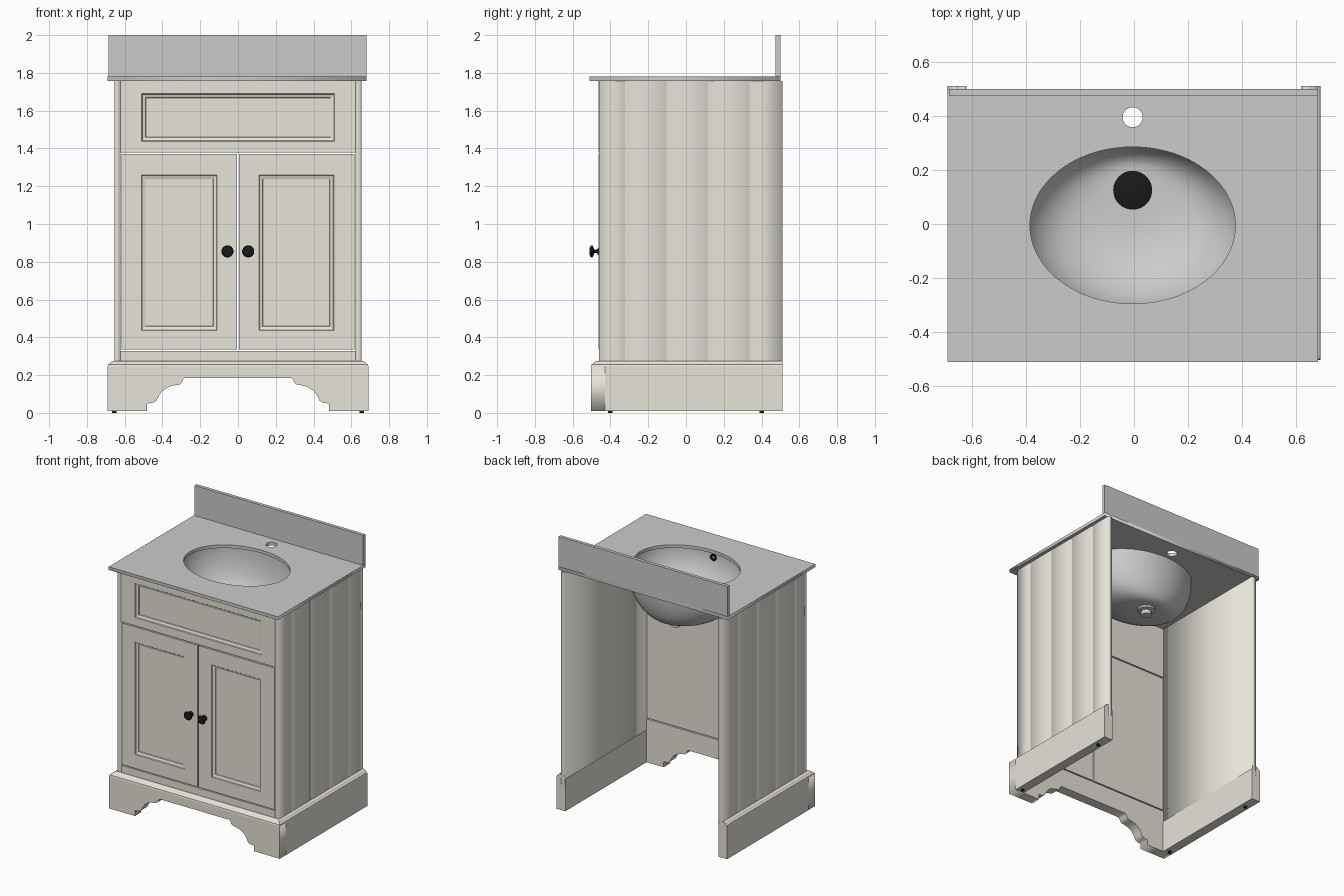
import bpy, bmesh
from math import sin, cos, pi, radians

if "Cube" in bpy.data.objects:
    bpy.data.objects.remove(bpy.data.objects["Cube"])


def material(name, rgb):
    m = bpy.data.materials.new(name)
    m.diffuse_color = (*rgb, 1)
    m.use_nodes = True
    m.node_tree.nodes["Principled BSDF"].inputs["Base Color"].default_value = m.diffuse_color
    return m


PAINT = material("painted_wood", (0.80, 0.77, 0.70))
BLACK = material("black_metal", (0.01, 0.01, 0.01))


def finish(ob, mat=None, smooth=False):
    if mat:
        ob.data.materials.append(mat)
    if smooth:
        bpy.ops.object.select_all(action='DESELECT')
        ob.select_set(True)
        bpy.context.view_layer.objects.active = ob
        bpy.ops.object.shade_smooth_by_angle(angle=radians(35))
    return ob


def loft(name, rings, mat=None, smooth=False):
    """Skin a list of closed rings and cap both ends."""
    bm = bmesh.new()
    vs = [[bm.verts.new(p) for p in r] for r in rings]
    n = len(vs[0])
    for a, b in zip(vs, vs[1:]):
        for i in range(n):
            j = (i + 1) % n
            bm.faces.new((a[i], a[j], b[j], b[i]))
    bm.faces.new(vs[0][::-1])
    bm.faces.new(vs[-1])
    bmesh.ops.recalc_face_normals(bm, faces=bm.faces)
    me = bpy.data.meshes.new(name)
    bm.to_mesh(me)
    bm.free()
    ob = bpy.data.objects.new(name, me)
    bpy.context.collection.objects.link(ob)
    return finish(ob, mat, smooth)


def rect_xz(x0, x1, z0, z1, y, d=0):
    return [(x0 + d, y, z0 + d), (x1 - d, y, z0 + d), (x1 - d, y, z1 - d), (x0 + d, y, z1 - d)]


def box(name, x0, x1, y0, y1, z0, z1, mat=None):
    return loft(name, [rect_xz(x0, x1, z0, z1, y0), rect_xz(x0, x1, z0, z1, y1)], mat)


def ellipse(cx, cy, rx, ry, n=64):
    return [(cx + rx * cos(2 * pi * i / n), cy + ry * sin(2 * pi * i / n)) for i in range(n)]


def ring(cx, cy, z, rx, ry, n=64):
    return [(x, y, z) for x, y in ellipse(cx, cy, rx, ry, n)]


def plate(name, loops, z0, z1, mat=None):
    """Flat slab from 2D loops; inner loops become holes."""
    cu = bpy.data.curves.new(name, 'CURVE')
    cu.dimensions, cu.fill_mode, cu.extrude = '2D', 'BOTH', (z1 - z0) / 2
    for pts in loops:
        sp = cu.splines.new('POLY')
        sp.points.add(len(pts) - 1)
        for p, (x, y) in zip(sp.points, pts):
            p.co = (x, y, 0, 1)
        sp.use_cyclic_u = True
    tmp = bpy.data.objects.new(name + "_tmp", cu)
    bpy.context.collection.objects.link(tmp)
    bpy.context.view_layer.update()
    me = bpy.data.meshes.new_from_object(tmp.evaluated_get(bpy.context.evaluated_depsgraph_get()))
    bpy.data.objects.remove(tmp)
    bm = bmesh.new()
    bm.from_mesh(me)
    bmesh.ops.remove_doubles(bm, verts=bm.verts, dist=1e-5)
    bmesh.ops.translate(bm, verts=bm.verts, vec=(0, 0, (z0 + z1) / 2))
    bmesh.ops.recalc_face_normals(bm, faces=bm.faces)
    bm.to_mesh(me)
    bm.free()
    ob = bpy.data.objects.new(name, me)
    bpy.context.collection.objects.link(ob)
    return finish(ob, mat)


def recessed(name, door, hole):
    """Front board with a moulded sunken panel."""
    f, b = -0.462, -0.43
    loft(name, [rect_xz(*door, b), rect_xz(*door, f), rect_xz(*hole, f),
                rect_xz(*hole, f + 0.006, 0.004), rect_xz(*hole, f + 0.012, 0.021),
                rect_xz(*hole, f + 0.018, 0.023)], PAINT)


# Countertop with basin opening and tap hole, backsplash
CX = -0.005
plate("countertop", [[(-0.69, -0.51), (0.68, -0.51), (0.68, 0.5), (-0.69, 0.5)],
                     ellipse(CX, -0.005, 0.38, 0.29, 96), ellipse(CX, 0.395, 0.037, 0.037, 32)],
      1.757, 1.78)
box("backsplash", -0.685, 0.68, 0.475, 0.5, 1.78, 2.0)

# Basin: rings drift towards the drain at the back
inner, outer = [], []
for i in range(19):
    a = i / 18 * pi / 2
    s = max(cos(a), 0) ** 0.8
    z = 1.757 - 0.305 * sin(a)
    cy, rx, ry = 0.125 * (1 - s), 0.07 + 0.34 * s, 0.07 + 0.25 * s
    inner.append(ring(CX, cy, z, rx, ry))
    outer.append(ring(CX, cy, z - 0.012 * sin(a), rx + 0.012, ry + 0.012))
loft("basin", outer[::-1] + inner, smooth=True)

# Drain cover, tailpiece and overflow ring
loft("drain_cover", [ring(CX, 0.125, z, r, r, 48) for z, r in
                     [(1.448, 0.072), (1.456, 0.072), (1.459, 0.066)]], BLACK, True)
loft("drain_tail", [ring(CX, 0.125, z, r, r, 32) for z, r in
                    [(1.445, 0.06), (1.425, 0.06), (1.42, 0.035), (1.39, 0.035)]], smooth=True)
bpy.ops.mesh.primitive_torus_add(major_radius=0.018, minor_radius=0.007, major_segments=24,
                                 minor_segments=10, location=(CX, -0.309, 1.722),
                                 rotation=(pi / 2, 0, 0))
bpy.context.object.name = "overflow_ring"
finish(bpy.context.object, BLACK, True)

# Side panels with plank grooves, side skirts and feet
for side, s in (("left", -1), ("right", 1)):
    pts = [(0.622, 0.51), (0.622, -0.46), (0.655, -0.46)]
    for g in (-0.32, -0.10, 0.12, 0.34):
        pts += [(0.655, g - 0.006), (0.649, g), (0.655, g + 0.006)]
    pts.append((0.655, 0.51))
    plate(side + "_side_panel", [[(s * x, y) for x, y in pts]], 0.2, 1.757, PAINT)
    x0, x1 = sorted((s * 0.62, s * 0.69))
    box(side + "_skirt", x0, x1, -0.43, 0.51, 0.01, 0.245, PAINT)
    for end, y in (("front", -0.4), ("back", 0.4)):
        loft(f"{side}_{end}_foot", [ring(s * 0.655, y, z, 0.012, 0.012, 16) for z in (0, 0.012)], BLACK)

# Front skirt with scalloped cut-out
half = [(0.69, 0.245), (0.69, 0.01), (0.482, 0.01), (0.482, 0.05), (0.45, 0.053), (0.432, 0.064),
        (0.42, 0.09), (0.40, 0.117), (0.37, 0.137), (0.335, 0.146), (0.31, 0.15),
        (0.297, 0.162), (0.292, 0.178), (0.28, 0.186)]
skirt = plate("front_skirt", [half + [(-x, z) for x, z in half[::-1]]], 0.43, 0.503, PAINT)
skirt.rotation_euler = (pi / 2, 0, 0)

# Moulding swept round the top of the skirt
profile = [(-0.03, 0.245), (0.035, 0.245), (0.033, 0.256), (0.024, 0.261), (0.018, 0.269),
           (0.006, 0.275), (-0.03, 0.275)]
loft("skirt_moulding", [[(sx * (0.655 + o), y if y > 0 else -0.468 - o, z) for o, z in profile]
                        for sx, y in ((-1, 0.51), (-1, -1), (1, -1), (1, 0.51))], PAINT)

# Front: bottom rail, false drawer, doors
box("bottom_rail", -0.622, 0.622, -0.46, -0.43, 0.24, 0.327, PAINT)
recessed("drawer_front", (-0.622, 0.622, 1.378, 1.757), (-0.51, 0.512, 1.438, 1.69))
recessed("left_door", (-0.617, -0.004, 0.335, 1.37), (-0.512, -0.11, 0.436, 1.26))
recessed("right_door", (0.004, 0.617, 0.335, 1.37), (0.11, 0.507, 0.436, 1.26))

# Door knobs
knob = [(0.02, -0.458), (0.019, -0.465), (0.01, -0.471), (0.008, -0.484), (0.018, -0.489),
        (0.03, -0.493), (0.032, -0.499), (0.027, -0.507), (0.015, -0.511)]
for side, x in (("left", -0.056), ("right", 0.054)):
    loft(side + "_knob", [[(px, y, pz) for px, pz in ellipse(x, 0.855, r, r, 32)] for r, y in knob],
         BLACK, True)
